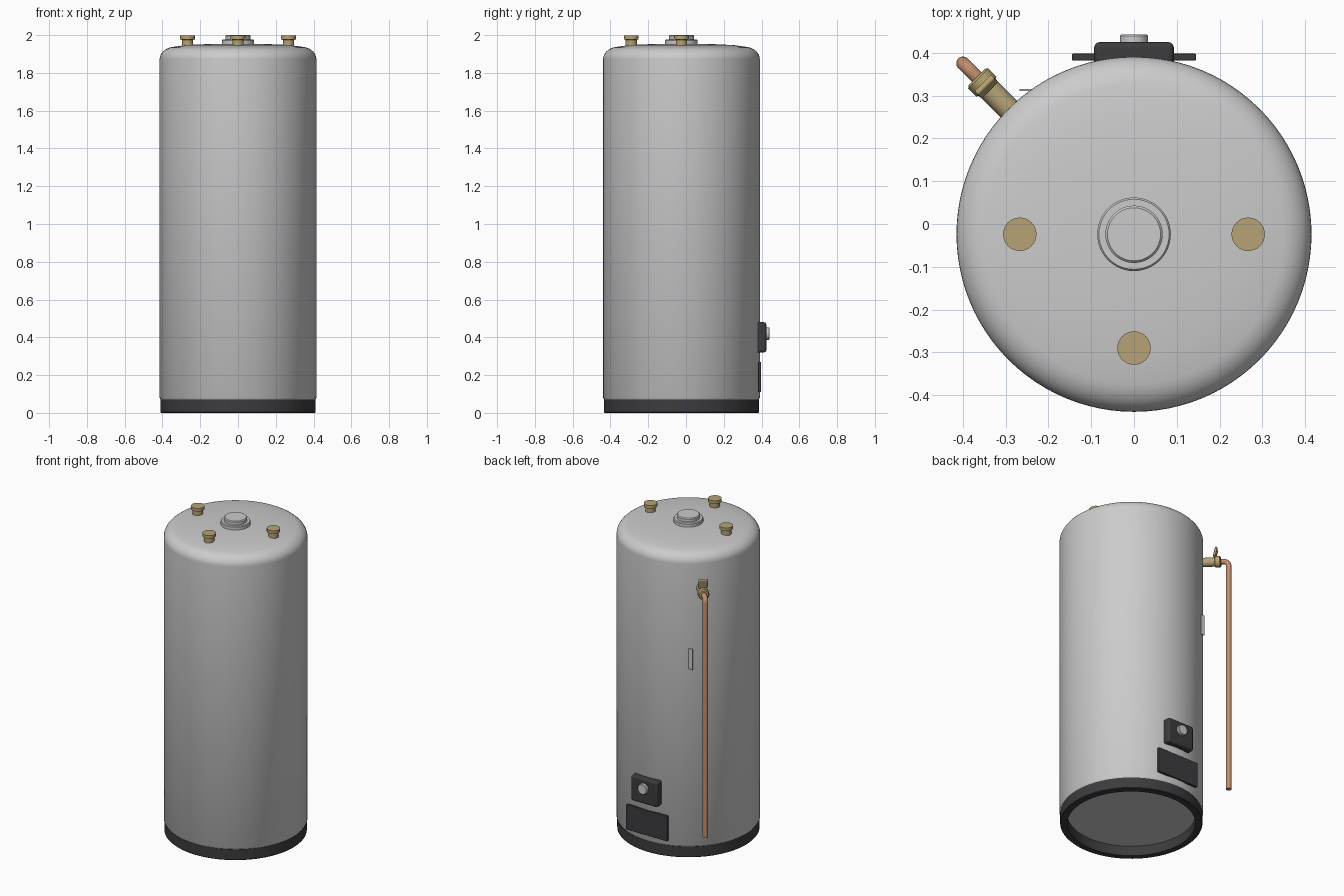
import bpy, bmesh, math
from mathutils import Vector, Matrix

if "Cube" in bpy.data.objects:
    bpy.data.objects.remove(bpy.data.objects["Cube"])

CY = -0.024                       # tank axis y
OUT = Vector((-1, 1, 0)).normalized()   # relief valve direction


def material(name, rgb):
    m = bpy.data.materials.new(name)
    m.diffuse_color = (*rgb, 1)
    m.use_nodes = True
    m.node_tree.nodes["Principled BSDF"].inputs["Base Color"].default_value = m.diffuse_color
    return m


DARK = material("dark_plastic", (0.045, 0.045, 0.05))
BRASS = material("brass", (0.47, 0.37, 0.18))
COPPER = material("copper", (0.52, 0.27, 0.15))


def finish(obj, mat=None, angle=35):
    if mat:
        obj.data.materials.append(mat)
    bpy.ops.object.select_all(action='DESELECT')
    obj.select_set(True)
    bpy.context.view_layer.objects.active = obj
    bpy.ops.object.shade_smooth_by_angle(angle=math.radians(angle))
    return obj


def lathe(name, profile, origin, axis=(0, 0, 1), mat=None, n=48, closed=False):
    """Revolve (radius, height) points about an axis through origin."""
    bm = bmesh.new()
    rings = []
    for r, h in profile:
        if r == 0:
            rings.append([bm.verts.new((0, 0, h))] * n)
        else:
            rings.append([bm.verts.new((r * math.cos(2 * math.pi * i / n),
                                        r * math.sin(2 * math.pi * i / n), h)) for i in range(n)])
    pairs = list(zip(rings, rings[1:])) + ([(rings[-1], rings[0])] if closed else [])
    for a, b in pairs:
        for i in range(n):
            j = (i + 1) % n
            bm.faces.new(list(dict.fromkeys((a[i], a[j], b[j], b[i]))))
    bmesh.ops.recalc_face_normals(bm, faces=bm.faces)
    rot = Vector((0, 0, 1)).rotation_difference(Vector(axis)).to_matrix().to_4x4()
    bm.transform(Matrix.Translation(origin) @ rot)
    me = bpy.data.meshes.new(name)
    bm.to_mesh(me)
    bm.free()
    obj = bpy.data.objects.new(name, me)
    bpy.context.collection.objects.link(obj)
    return finish(obj, mat)


def box(name, center, size, mat=None, bevel=0.0, rot=(0, 0, 0)):
    bpy.ops.mesh.primitive_cube_add(size=1, location=center, rotation=rot)
    obj = bpy.context.object
    obj.name = name
    obj.scale = size
    bpy.ops.object.transform_apply(location=False, rotation=False)
    if bevel:
        b = obj.modifiers.new("bevel", 'BEVEL')
        b.width, b.segments = bevel, 3
    return finish(obj, mat)


# Tank jacket with rounded shoulder and slightly domed top
shoulder = [(0.335 + 0.08 * math.cos(t), 1.872 + 0.066 * math.sin(t))
            for t in (math.radians(80 * k / 8) for k in range(9))]
lathe("tank", [(0, 0.062), (0.405, 0.062), (0.41, 0.072), (0.415, 0.08)] + shoulder +
      [(0.28, 1.947), (0.15, 1.953), (0, 1.955)], (0, CY, 0), n=96)

# Dark base ring, open underneath
lathe("base_ring", [(0.37, 0), (0.407, 0), (0.411, 0.004), (0.411, 0.07), (0.37, 0.07)],
      (0, CY, 0), mat=DARK, n=96, closed=True)

# Stepped cap in the middle of the top
lathe("top_cap", [(0, 1.945), (0.086, 1.945), (0.086, 1.972), (0.082, 1.977), (0.067, 1.977),
                  (0.067, 1.995), (0.062, 2.0), (0, 2.0)], (0, CY, 0))

# Brass pipe fittings on the top
for name, x, y in (("left_fitting", -0.267, CY), ("right_fitting", 0.267, CY),
                   ("front_fitting", 0, -0.29)):
    lathe(name, [(0, 1.935), (0.03, 1.935), (0.03, 1.975), (0.039, 1.978), (0.039, 1.998), (0, 1.998)],
          (x, y, 0), mat=BRASS, n=32)

# Control box, dial and access panel on the back
box("control_box", (0, 0.395, 0.40), (0.186, 0.06, 0.16), DARK, 0.012)
lathe("control_dial", [(0, 0), (0.033, 0), (0.033, 0.021), (0.03, 0.024), (0, 0.024)],
      (0, 0.419, 0.42), (0, 1, 0), n=32)
box("access_panel", (0, 0.39, 0.19), (0.29, 0.016, 0.16), DARK, 0.003)

# Thin plate set into the jacket
box("data_plate", (-0.204, 0.313, 1.27), (0.128, 0.004, 0.13))

# Relief valve body, pointing diagonally outwards
VZ = 1.72
base = Vector((0, CY, VZ))
lathe("relief_valve", [(0, 0.39), (0.027, 0.39), (0.027, 0.485), (0.033, 0.488), (0.033, 0.515),
                       (0.027, 0.52), (0, 0.52)], base, OUT, BRASS, 32)
box("valve_lever", base + OUT * 0.488 + Vector((0, 0, 0.058)), (0.056, 0.014, 0.06), BRASS, 0.005,
    (math.radians(-12), 0, math.radians(45)))

# Copper discharge pipe with a bent elbow
curve = bpy.data.curves.new("discharge_pipe", 'CURVE')
curve.dimensions = '3D'
curve.bevel_depth, curve.bevel_resolution, curve.use_fill_caps = 0.016, 5, True
R, BEND = 0.565, 0.03
path = [(0.5, VZ)] + [(R - BEND + BEND * math.sin(t), VZ - BEND + BEND * math.cos(t))
                      for t in (math.radians(15 * k) for k in range(7))] + [(R, 0.2)]
sp = curve.splines.new('POLY')
sp.points.add(len(path) - 1)
for p, (r, z) in zip(sp.points, path):
    p.co = (OUT.x * r, CY + OUT.y * r, z, 1)
sp.use_smooth = True
pipe = bpy.data.objects.new("discharge_pipe", curve)
bpy.context.collection.objects.link(pipe)
curve.materials.append(COPPER)
